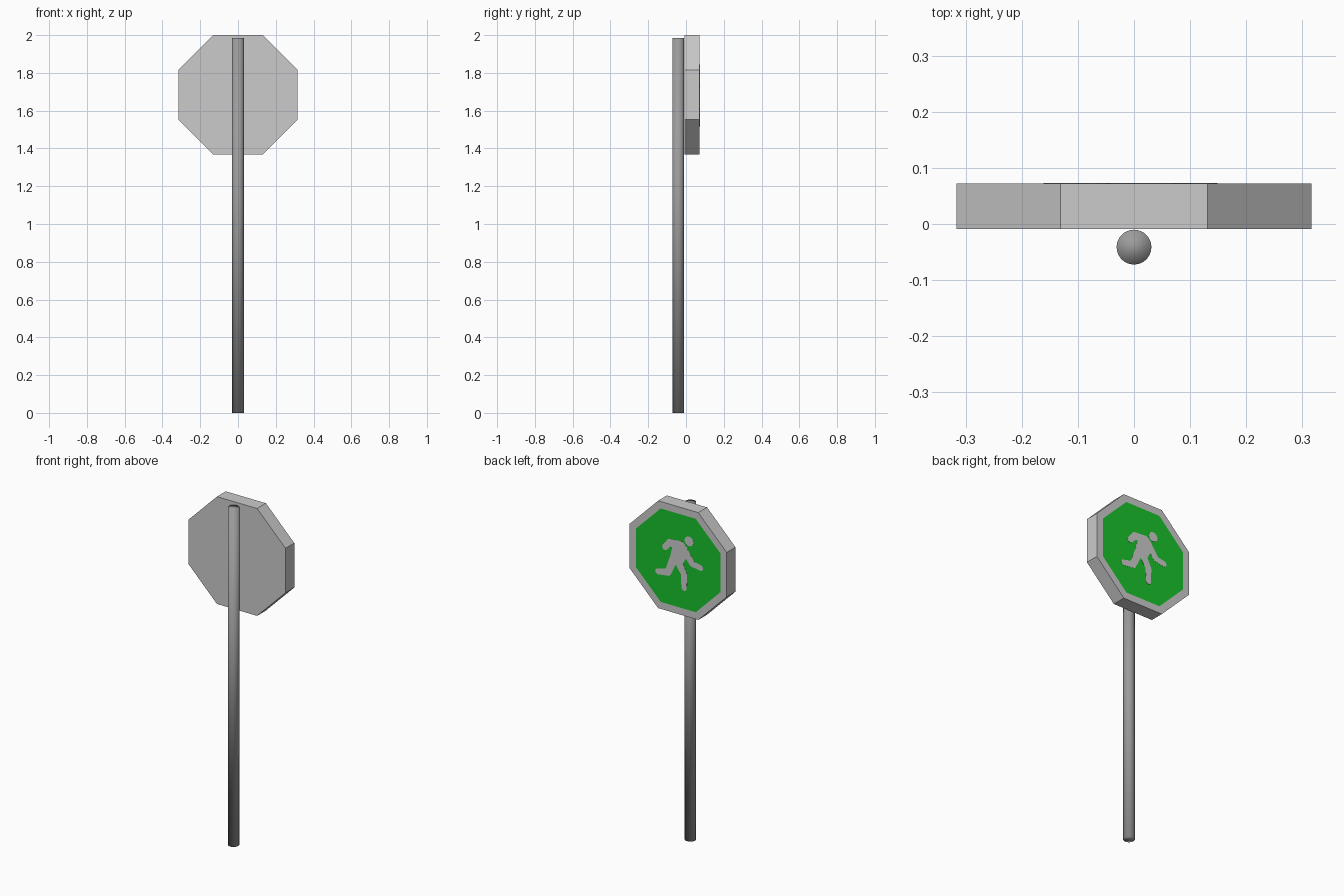
import bpy, bmesh, math
from mathutils import Vector

if "Cube" in bpy.data.objects:
    bpy.data.objects.remove(bpy.data.objects["Cube"])


def material(name, rgb):
    m = bpy.data.materials.new(name)
    m.diffuse_color = (*rgb, 1)
    m.use_nodes = True
    m.node_tree.nodes["Principled BSDF"].inputs["Base Color"].default_value = m.diffuse_color
    return m


pole_grey = material("pole grey", (0.33, 0.33, 0.33))
grey = material("light grey metal", (0.60, 0.60, 0.60))
green = material("sign green", (0.010, 0.54, 0.025))

SIGN_Z = 1.685           # centre height of the sign
BACK, FACE = -0.009, 0.0725  # y of the plain side and of the painted side


def make_object(name, bm, *mats):
    bmesh.ops.recalc_face_normals(bm, faces=bm.faces)
    me = bpy.data.meshes.new(name)
    bm.to_mesh(me)
    bm.free()
    for m in mats:
        me.materials.append(m)
    ob = bpy.data.objects.new(name, me)
    bpy.context.collection.objects.link(ob)
    return ob


def prism(bm, outline, y0, y1):
    """Extrude an outline of (x, z) points from y0 to y1."""
    a = [bm.verts.new((x, y0, z)) for x, z in outline]
    b = [bm.verts.new((x, y1, z)) for x, z in outline]
    n = len(outline)
    for i in range(n):
        j = (i + 1) % n
        bm.faces.new((a[i], a[j], b[j], b[i]))
    bm.faces.new(a)
    return bm.faces.new(b)


# Pole: a smooth-shaded cylinder behind the sign
bpy.ops.mesh.primitive_cylinder_add(vertices=32, radius=0.031, depth=1.985,
                                    location=(0, -0.0412, 0.9925))
pole = bpy.context.object
pole.name = "pole"
pole.data.materials.append(pole_grey)
bpy.ops.object.shade_smooth()

# Sign board: octagon with an inset green panel on the painted side
bm = bmesh.new()
R = 0.316 / math.cos(math.pi / 8)
octagon = [(R * math.cos((k + 0.5) * math.pi / 4),
            SIGN_Z + R * math.sin((k + 0.5) * math.pi / 4)) for k in range(8)]
panel = prism(bm, octagon, BACK, FACE)
bmesh.ops.recalc_face_normals(bm, faces=bm.faces)
bmesh.ops.inset_region(bm, faces=[panel], thickness=0.041, use_even_offset=True)
panel.material_index = 1
make_object("sign_board", bm, grey, green)


# Running figure: thin plates made of rounded limbs
def limb(bm, p, q, r0, r1):
    p, q = Vector(p), Vector(q)
    d = q - p
    ang = math.atan2(d.y, d.x)
    pts = []
    for centre, r, start in ((q, r1, ang - math.pi / 2), (p, r0, ang + math.pi / 2)):
        for k in range(9):
            t = start + math.pi * k / 8
            # mirrored in x because the figure is seen from +y
            pts.append((-(centre.x + r * math.cos(t)),
                        SIGN_Z + centre.y + r * math.sin(t)))
    prism(bm, pts, FACE - 0.001, FACE + 0.0007)


bm = bmesh.new()
limbs = [
    ((0.070, 0.131), (0.072, 0.131), 0.028, 0.028),      # head
    ((0.014, 0.062), (-0.008, 0.010), 0.052, 0.044),     # torso
    ((0.020, 0.094), (-0.055, 0.090), 0.024, 0.022),     # rear arm
    ((-0.060, 0.086), (-0.086, 0.056), 0.019, 0.018),
    ((0.045, 0.066), (0.090, 0.006), 0.022, 0.020),      # leading arm
    ((0.090, 0.004), (0.145, -0.006), 0.018, 0.017),
    ((-0.034, -0.010), (-0.066, -0.086), 0.025, 0.020),  # trailing leg
    ((-0.066, -0.088), (-0.132, -0.100), 0.020, 0.017),
    ((0.000, -0.005), (0.038, -0.072), 0.026, 0.020),    # standing leg
    ((0.038, -0.072), (0.038, -0.152), 0.020, 0.017),
]
for l in limbs:
    limb(bm, *l)
make_object("running_figure", bm, grey)
